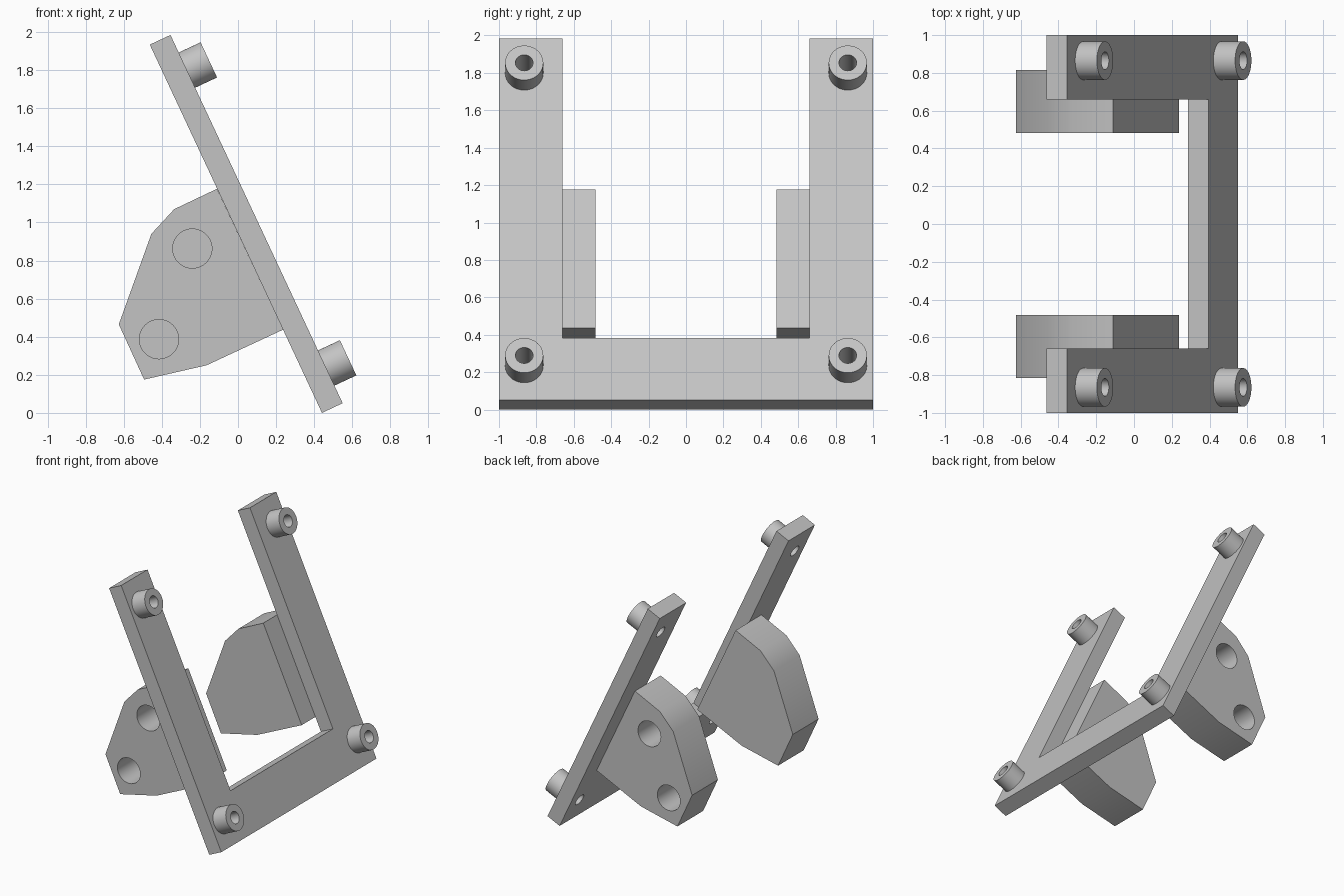
import bpy, bmesh, math
from mathutils import Matrix, Vector

if "Cube" in bpy.data.objects:
    bpy.data.objects.remove(bpy.data.objects["Cube"])

grey = bpy.data.materials.new("light grey")
grey.use_nodes = True
COLOUR = (0.55, 0.55, 0.55, 1)
grey.diffuse_color = COLOUR
grey.node_tree.nodes["Principled BSDF"].inputs["Base Color"].default_value = COLOUR

# Leaning plate frame: local x = outward normal, local y = depth, local z = up the plate
LEAN = math.radians(25.06)
FRAME = Matrix.Translation((0.441, 0, 0)) @ Matrix.Rotation(-LEAN, 4, "Y")
THICK, LENGTH, TIP = 0.12, 2.135, 0.247
BOSS_Y, BOSS_INSET = 0.865, 0.204


def make(name, bm, matrix=Matrix()):
    bmesh.ops.transform(bm, matrix=matrix, verts=bm.verts)
    bmesh.ops.recalc_face_normals(bm, faces=bm.faces)
    mesh = bpy.data.meshes.new(name)
    bm.to_mesh(mesh)
    bm.free()
    mesh.materials.append(grey)
    obj = bpy.data.objects.new(name, mesh)
    bpy.context.collection.objects.link(obj)
    return obj


def prism(name, points, offset, depth, matrix=Matrix()):
    """Extrude a flat outline along a depth vector."""
    bm = bmesh.new()
    face = bm.faces.new([bm.verts.new(Vector(p) + Vector(offset)) for p in points])
    result = bmesh.ops.extrude_face_region(bm, geom=[face], use_keep_orig=True)
    moved = [v for v in result["geom"] if isinstance(v, bmesh.types.BMVert)]
    bmesh.ops.translate(bm, verts=moved, vec=depth)
    return make(name, bm, matrix)


def cylinder(name, centre, axis, radius, length, matrix=Matrix()):
    bm = bmesh.new()
    turn = Vector(axis).to_track_quat("Z", "Y").to_matrix().to_4x4()
    bmesh.ops.create_cone(bm, cap_ends=True, segments=48, radius1=radius,
                          radius2=radius, depth=length,
                          matrix=Matrix.Translation(centre) @ turn)
    return make(name, bm, matrix)


def select(obj):
    bpy.ops.object.select_all(action="DESELECT")
    obj.select_set(True)
    bpy.context.view_layer.objects.active = obj


def cut(obj, cutter):
    select(obj)
    mod = obj.modifiers.new("hole", "BOOLEAN")
    mod.operation, mod.solver, mod.object = "DIFFERENCE", "EXACT", cutter
    bpy.ops.object.modifier_apply(modifier=mod.name)


# U-shaped plate
outline = [(0, -1, 0), (0, 1, 0), (0, 1, LENGTH), (0, 0.66, LENGTH),
           (0, 0.66, 0.365), (0, -0.66, 0.365), (0, -0.66, LENGTH), (0, -1, LENGTH)]
plate = prism("u_plate", outline, (0, 0, 0), (THICK, 0, 0), FRAME)
parts, cutters = [plate], []

# Hollow bosses with holes running through the plate
for level, u in (("lower", BOSS_INSET), ("upper", LENGTH - BOSS_INSET)):
    for side, s in (("front", -1), ("back", 1)):
        boss = cylinder(f"{level}_{side}_boss", ((THICK + TIP) / 2, s * BOSS_Y, u),
                        (1, 0, 0), 0.102, TIP - THICK, FRAME)
        drill = cylinder("drill", (TIP / 2, s * BOSS_Y, u), (1, 0, 0), 0.047, 0.5, FRAME)
        cut(boss, drill)
        cut(plate, drill)
        parts.append(boss)
        cutters.append(drill)

# Side brackets with two blind holes in the outer face
profile = [(-0.11, 0, 1.177), (-0.335, 0, 1.07), (-0.455, 0, 0.94), (-0.626, 0, 0.465),
           (-0.493, 0, 0.175), (-0.165, 0, 0.25), (0.237, 0, 0.437)]
for side, s in (("front", -1), ("back", 1)):
    bracket = prism(f"{side}_bracket", profile, (0, s * 0.483, 0), (0, s * 0.332, 0))
    for x, z in ((-0.24, 0.863), (-0.415, 0.387)):
        drill = cylinder("drill", (x, s * 0.73, z), (0, 1, 0), 0.103, 0.4)
        cut(bracket, drill)
        cutters.append(drill)
    parts.append(bracket)

for drill in cutters:
    bpy.data.objects.remove(drill)
for part in parts:
    select(part)
    bpy.ops.object.shade_smooth_by_angle(angle=math.radians(30))
